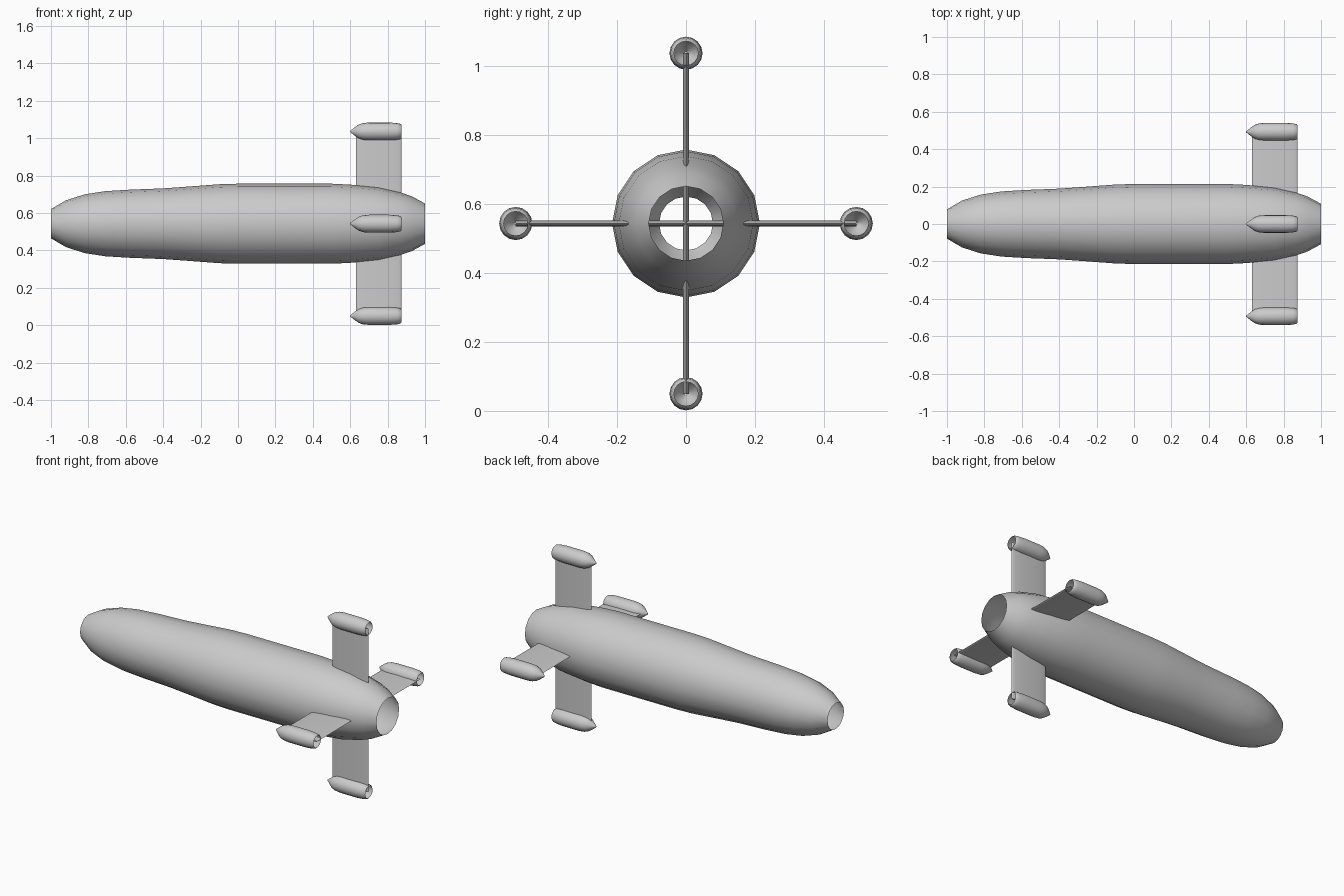
import bpy, math
from mathutils import Vector

cube = bpy.data.objects.get("Cube")
if cube:
    bpy.data.objects.remove(cube, do_unlink=True)

AXIS = 0.543      # height of the hull centreline
SIDES = 16
POD_REACH = 0.493  # distance from centreline to each pod

grey = bpy.data.materials.new("light_grey")
grey.use_nodes = True
COLOUR = (0.6, 0.6, 0.6, 1)
grey.diffuse_color = COLOUR
grey.node_tree.nodes["Principled BSDF"].inputs["Base Color"].default_value = COLOUR


def finish(obj, angle):
    obj.data.materials.append(grey)
    bpy.ops.object.select_all(action="DESELECT")
    obj.select_set(True)
    bpy.context.view_layer.objects.active = obj
    bpy.ops.object.shade_smooth_by_angle(angle=math.radians(angle))


def lathe(name, profile, centre):
    """Open tube around the x axis from (x, radius) pairs."""
    verts, faces = [], []
    for x, r in profile:
        for i in range(SIDES):
            a = math.tau * i / SIDES
            verts.append(Vector((x, r * math.cos(a), r * math.sin(a))) + Vector(centre))
    for k in range(len(profile) - 1):
        for i in range(SIDES):
            j = (i + 1) % SIDES
            a, b = k * SIDES, (k + 1) * SIDES
            faces.append((a + i, a + j, b + j, b + i))
    mesh = bpy.data.meshes.new(name)
    mesh.from_pydata(verts, [], faces)
    # Normals point away from the axis
    mesh.flip_normals()
    obj = bpy.data.objects.new(name, mesh)
    bpy.context.collection.objects.link(obj)
    finish(obj, 50)
    return obj


# Hull, open at nose and tail
lathe("hull", [(-1, 0.078), (-0.92, 0.125), (-0.82, 0.157), (-0.71, 0.174),
               (-0.58, 0.182), (-0.4, 0.189), (-0.3, 0.196), (-0.1, 0.211),
               (0, 0.214), (0.5, 0.214), (0.6, 0.209), (0.75, 0.195),
               (0.87, 0.167), (0.93, 0.146), (1, 0.108)], (0, 0, AXIS))

# Thin elliptical fins, each running through the hull from pod to pod
for name, turn in (("vertical_fin", 0), ("horizontal_fin", math.pi / 2)):
    bpy.ops.mesh.primitive_cylinder_add(vertices=32, radius=1, depth=2,
                                        location=(0.752, 0, AXIS), rotation=(turn, 0, 0))
    fin = bpy.context.object
    fin.name = name
    fin.scale = (0.121, 0.009, POD_REACH)
    bpy.ops.object.transform_apply(location=False, rotation=True, scale=True)
    finish(fin, 40)

# Pods with pointed noses and open tails
pod_profile = [(0.6, 0.003), (0.625, 0.023), (0.645, 0.037), (0.668, 0.045),
               (0.7, 0.048), (0.81, 0.048), (0.85, 0.045), (0.868, 0.041), (0.874, 0.035)]
for name, y, z in (("top_pod", 0, 1), ("bottom_pod", 0, -1),
                   ("front_pod", -1, 0), ("back_pod", 1, 0)):
    lathe(name, pod_profile, (0, y * POD_REACH, AXIS + z * POD_REACH))
